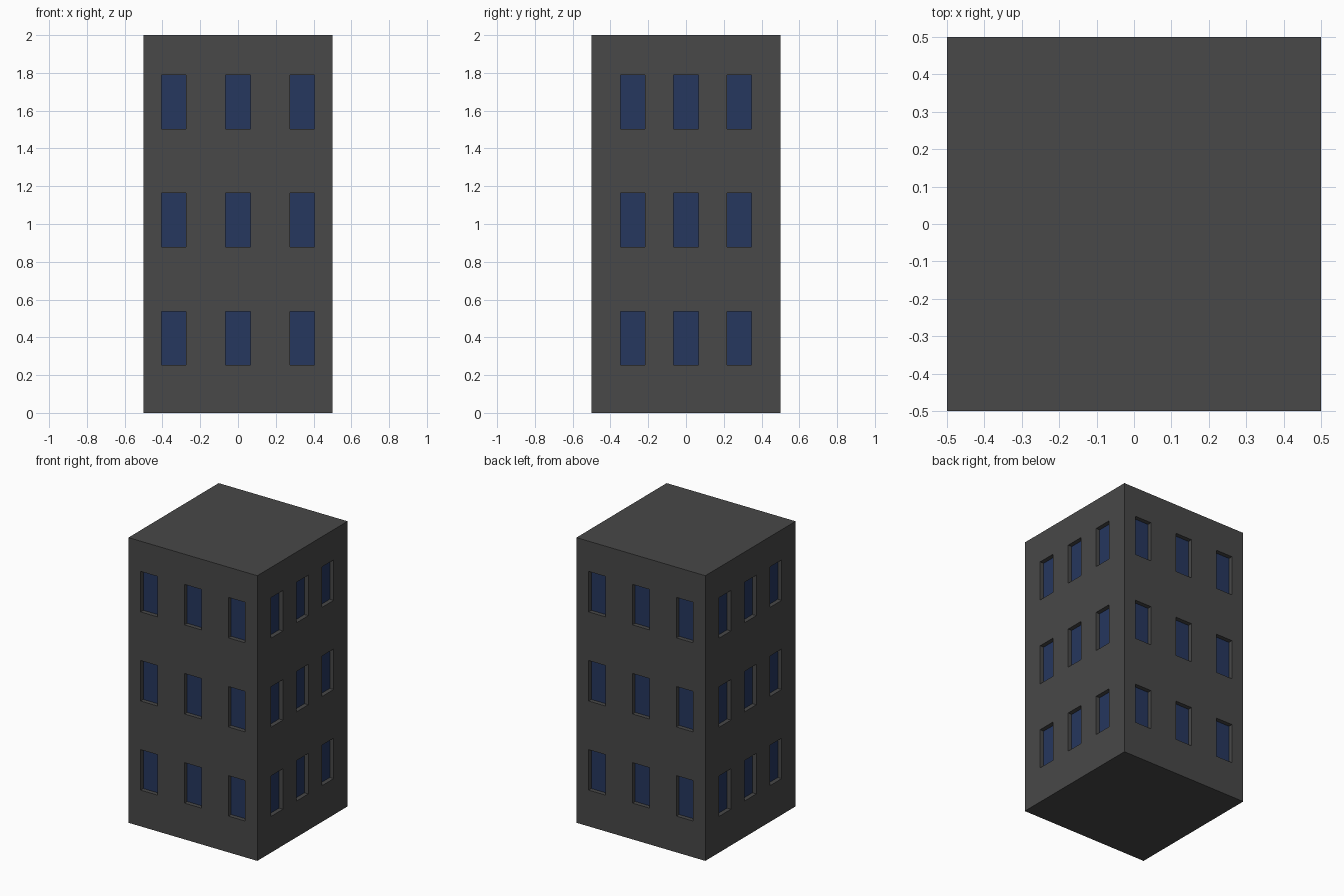
import bpy, bmesh
from mathutils import Vector

if "Cube" in bpy.data.objects:
    bpy.data.objects.remove(bpy.data.objects["Cube"])

WIN_W, WIN_H, DEPTH = 0.13, 0.284, 0.03
ROWS = (0.396, 1.021, 1.646)       # window centre heights
COLS_X = (-0.341, 0.0, 0.341)      # front and back columns
COLS_Y = (-0.281, 0.0, 0.281)      # left and right columns


def material(name, rgb):
    m = bpy.data.materials.new(name)
    m.diffuse_color = (*rgb, 1.0)
    m.use_nodes = True
    m.node_tree.nodes["Principled BSDF"].inputs["Base Color"].default_value = m.diffuse_color
    return m


def near(value, centres, tol=0.01):
    return any(abs(value - c) < tol for c in centres)


# Building block
bm = bmesh.new()
bmesh.ops.create_cube(bm, size=1.0)
for v in bm.verts:
    v.co.z = (v.co.z + 0.5) * 2.0

# Slice the block along every window edge
for axis, centres, size in ((0, COLS_X, WIN_W), (1, COLS_Y, WIN_W), (2, ROWS, WIN_H)):
    normal = Vector((0, 0, 0))
    normal[axis] = 1.0
    for c in centres:
        for s in (-0.5, 0.5):
            bmesh.ops.bisect_plane(bm, geom=bm.verts[:] + bm.edges[:] + bm.faces[:],
                                   plane_co=normal * (c + s * size), plane_no=normal)
bm.normal_update()

# Pick the window panels on all four sides
panes = []
for f in bm.faces:
    c = f.calc_center_median()
    if abs(f.normal.z) > 0.5 or not near(c.z, ROWS):
        continue
    if abs(f.normal.y) > 0.5:
        hit = near(c.x, COLS_X)
    else:
        hit = near(c.y, COLS_Y)
    if hit:
        panes.append(f)

# Sink the panes into the walls
bmesh.ops.inset_individual(bm, faces=panes, thickness=0.0, depth=-DEPTH,
                           use_even_offset=True)
for f in panes:
    f.material_index = 1

mesh = bpy.data.meshes.new("building")
bm.to_mesh(mesh)
bm.free()
mesh.materials.append(material("dark grey wall", (0.065, 0.065, 0.065)))
mesh.materials.append(material("navy window", (0.019, 0.038, 0.112)))
building = bpy.data.objects.new("building", mesh)
bpy.context.collection.objects.link(building)
